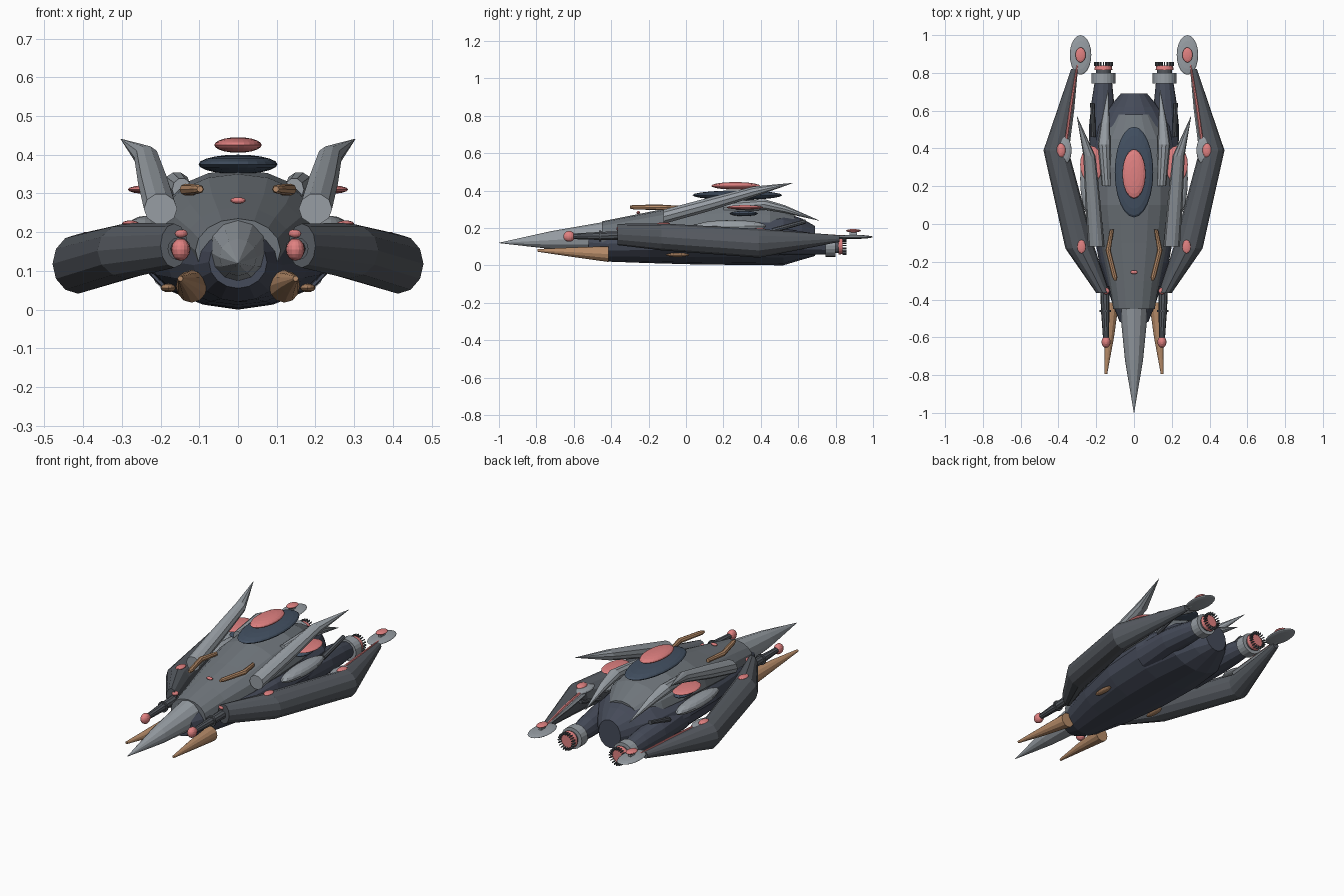
import bpy, bmesh, math
from mathutils import Matrix, Vector


def material(name, r, g, b):
    m = bpy.data.materials.new(name)
    m.diffuse_color = (r, g, b, 1)
    return m


DARK = material("dark_hull", 0.06, 0.07, 0.10)
ARM = material("arm_grey", 0.09, 0.10, 0.115)
MID = material("mid_grey", 0.16, 0.18, 0.20)
LIGHT = material("light_grey", 0.31, 0.34, 0.37)
NAVY = material("navy", 0.055, 0.08, 0.12)
PINK = material("pink", 0.75, 0.22, 0.22)
TAN = material("tan", 0.47, 0.26, 0.14)


def finish(name, bm, mat, mirror):
    bmesh.ops.recalc_face_normals(bm, faces=bm.faces)
    me = bpy.data.meshes.new(name)
    bm.to_mesh(me)
    bm.free()
    me.materials.append(mat)
    ob = bpy.data.objects.new(name, me)
    bpy.context.collection.objects.link(ob)
    if mirror:
        ob.modifiers.new("mirror", 'MIRROR').use_mirror_merge = False
    return ob


def loft(name, sections, mat, sides=12, mirror=True):
    """Skin through elliptical rings (x, y, z, rx, rz) standing across y."""
    bm = bmesh.new()
    rings = []
    for x, y, z, rx, rz in sections:
        rings.append([bm.verts.new((x + rx * math.cos(a), y, z + rz * math.sin(a)))
                      for a in (2 * math.pi * i / sides for i in range(sides))])
    for a, b in zip(rings, rings[1:]):
        for i in range(sides):
            j = (i + 1) % sides
            bm.faces.new((a[i], a[j], b[j], b[i]))
    bm.faces.new(rings[0])
    bm.faces.new(rings[-1])
    return finish(name, bm, mat, mirror)


def blob(name, centre, radii, mat, mirror=True, seg=16, rings=8):
    bm = bmesh.new()
    mtx = Matrix.Translation(centre) @ Matrix.Diagonal((*radii, 1))
    bmesh.ops.create_uvsphere(bm, u_segments=seg, v_segments=rings, radius=1, matrix=mtx)
    return finish(name, bm, mat, mirror)


def hull(name, rows, mat):
    """Centred hull from (y, half width, bottom, top)."""
    return loft(name, [(0, y, (b + t) / 2, w, (t - b) / 2) for y, w, b, t in rows],
                mat, 16, False)


# Body
hull("lower_hull", [(-0.52, .075, .055, .19), (-0.42, .115, .02, .21), (-0.2, .185, .012, .24),
                    (0.05, .23, .005, .28), (0.3, .24, .002, .30), (0.52, .20, 0, .285),
                    (0.62, .13, .03, .25), (0.69, .07, .05, .21)], DARK)
hull("upper_hull", [(-0.45, .11, .07, .235), (-0.3, .135, .08, .265), (-0.1, .175, .09, .305),
                    (0.1, .20, .10, .35), (0.3, .20, .11, .362), (0.45, .17, .12, .335),
                    (0.58, .10, .13, .275)], MID)
loft("nose_cone", [(0, -1, .12, .001, .001), (0, -0.72, .135, .048, .048),
                   (0, -0.45, .15, .075, .08), (0, -0.40, .15, .07, .075)], LIGHT, 12, False)
blob("nose_light", (0, -0.255, .282), (.02, .01, .008), PINK, False)

# Dorsal discs
blob("dorsal_disc", (0, .275, .375), (.102, .24, .025), NAVY, False, 24, 10)
blob("dorsal_dome", (0, .265, .425), (.061, .13, .02), PINK, False, 24, 10)

# Side arms with joints and tip pads
loft("side_arm", [(.165, -.365, .165, .035, .057), (.285, -.13, .152, .078, .072),
                  (.413, .39, .118, .066, .077), (.315, .82, .143, .018, .018)], ARM)
loft("arm_spine", [(.375, .42, .16, .035, .02), (.345, .6, .155, .028, .015),
                   (.302, .85, .15, .008, .008)], LIGHT, 8)
loft("arm_light_strip", [(.365, .40, .178, .008, .006), (.335, .62, .170, .008, .006),
                         (.298, .85, .156, .005, .005)], PINK, 6)
blob("arm_joint_pad", (.375, .39, .175), (.045, .08, .014), LIGHT)
blob("arm_joint_light", (.387, .39, .187), (.025, .038, .014), PINK)
blob("arm_shoulder_light", (.278, -.12, .222), (.022, .036, .008), PINK)
blob("arm_tip_pad", (.283, .895, .152), (.057, .105, .011), LIGHT, True, 20)
blob("arm_tip_light", (.283, .895, .185), (.027, .04, .009), PINK)
loft("arm_tip_post", [(.283, .875, .165, .008, .02), (.283, .915, .165, .008, .02)], LIGHT, 8)

# Forward guns
loft("gun_barrel", [(.155, -.33, .16, .025, .025), (.152, -.47, .157, .022, .022),
                    (.148, -.62, .155, .015, .015)], ARM, 10)
loft("gun_ring", [(.152, -.465, .157, .03, .03), (.152, -.455, .157, .03, .03)], ARM, 12)
blob("gun_tip", (.148, -.625, .155), (.024, .031, .029), PINK)
blob("gun_sight", (.148, -.355, .196), (.018, .018, .012), PINK)

# Tusks, feelers and belly pods
loft("tusk", [(.12, -.415, .06, .040, .042), (.132, -.6, .07, .026, .026),
              (.149, -.795, .08, .007, .007)], TAN, 12)
loft("feeler", [(.117, -.03, .306, .010, .012), (.137, -.14, .310, .014, .015),
                (.102, -.28, .311, .014, .012), (.098, -.30, .311, .008, .008)], TAN, 8)
blob("belly_pod", (.18, -.045, .056), (.02, .062, .011), TAN)

# Swept fins and rear spikes
loft("swept_fin", [(.200, -.12, .26, .043, .04), (.218, .12, .325, .04, .038),
                   (.236, .36, .393, .032, .03), (.302, .57, .44, .001, .001)], LIGHT, 10)
loft("rear_spike", [(.145, .20, .31, .025, .03), (.158, .42, .325, .034, .03),
                    (.152, .53, .30, .024, .022), (.138, .71, .24, .001, .001)], LIGHT, 10)
loft("rear_gun", [(.215, .46, .185, .014, .014), (.220, .64, .235, .012, .012)], ARM, 8)

# Flank pods
blob("flank_light", (.225, .315, .31), (.06, .098, .012), PINK, True, 20)
blob("flank_mount", (.205, .31, .277), (.04, .075, .014), NAVY)
blob("flank_pod", (.24, .24, .21), (.045, .19, .032), LIGHT)

# Engines
loft("engine_nacelle", [(.15, .30, .13, .085, .085), (.17, .52, .125, .068, .07),
                        (.165, .66, .115, .058, .06), (.162, .76, .105, .045, .045)], DARK)
loft("engine_ring", [(.162, .745, .105, .063, .06), (.162, .80, .105, .063, .06)], LIGHT, 20)
loft("engine_collar", [(.162, .79, .105, .04, .04), (.162, .825, .105, .04, .04)], ARM, 16)
loft("engine_glow", [(.162, .815, .105, .048, .048), (.162, .838, .105, .044, .044)], PINK, 20)

# Teeth around each exhaust
bm = bmesh.new()
for i in range(20):
    turn = Matrix.Rotation(2 * math.pi * i / 20, 4, 'Y')
    mtx = (Matrix.Translation((.162, .847, .105)) @ turn @ Matrix.Translation((.044, 0, 0))
           @ Matrix.Diagonal((.012, .022, .005, 1)))
    bmesh.ops.create_cube(bm, size=1, matrix=mtx)
finish("exhaust_teeth", bm, ARM, True)
